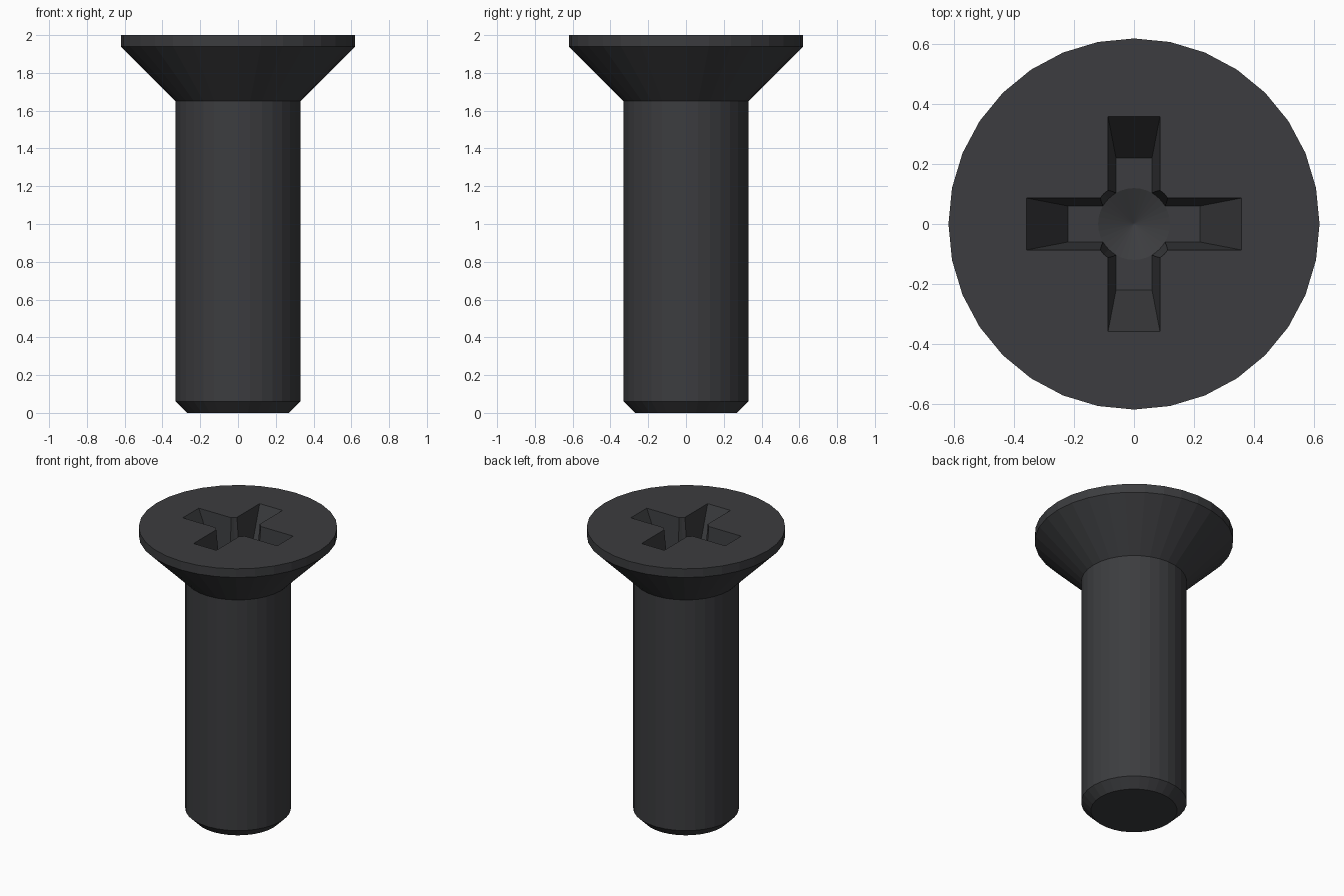
import bpy, bmesh
from math import cos, sin, tau

if "Cube" in bpy.data.objects:
    bpy.data.objects.remove(bpy.data.objects["Cube"])

steel = bpy.data.materials.new("black_steel")
steel.diffuse_color = (0.045, 0.046, 0.05, 1)
steel.use_nodes = True
steel.node_tree.nodes["Principled BSDF"].inputs["Base Color"].default_value = steel.diffuse_color


def loft(name, rings):
    """Skin a stack of equal-length point rings and cap both ends."""
    bm = bmesh.new()
    loops = [[bm.verts.new(p) for p in ring] for ring in rings]
    n = len(loops[0])
    for a, b in zip(loops, loops[1:]):
        for i in range(n):
            j = (i + 1) % n
            bm.faces.new((a[i], a[j], b[j], b[i]))
    bm.faces.new(loops[0][::-1])
    bm.faces.new(loops[-1])
    bmesh.ops.remove_doubles(bm, verts=bm.verts, dist=1e-5)
    bmesh.ops.recalc_face_normals(bm, faces=bm.faces)
    mesh = bpy.data.meshes.new(name)
    bm.to_mesh(mesh)
    bm.free()
    mesh.materials.append(steel)
    obj = bpy.data.objects.new(name, mesh)
    bpy.context.collection.objects.link(obj)
    return obj


def circle(r, z, n=32):
    return [(r * cos(tau * i / n), r * sin(tau * i / n), z) for i in range(n)]


def cross(w, r, z):
    """Plus-shaped outline: half-width w, arm reach r."""
    pts, x, y = [], 0, 0
    quarter = [(r, -w), (r, w), (w, w)]
    for k in range(4):
        for x, y in quarter:
            for _ in range(k):
                x, y = -y, x
            pts.append((x, y, z))
    return pts


# Screw body: chamfered tip, shank, countersunk head
screw = loft("screw", [circle(r, z) for r, z in
                       [(0.27, 0), (0.33, 0.06), (0.33, 1.65), (0.62, 1.94), (0.62, 2)]])

# Drive recess: tapered cross plus a drilled centre with conical bottom
TOP, DEPTH, OVER = 2.0, 0.30, 0.06
k = OVER / DEPTH
arms = loft("cross_cutter", [cross(0.06, 0.22, TOP - DEPTH),
                             cross(0.087 + 0.027 * k, 0.36 + 0.14 * k, TOP + OVER)])
core = loft("core_cutter", [circle(0.002, TOP - DEPTH - 0.05), circle(0.12, TOP - DEPTH),
                            circle(0.143 + 0.023 * k, TOP + OVER)])

bpy.context.view_layer.objects.active = screw
for cutter in (arms, core):
    cutter.hide_render = True
    mod = screw.modifiers.new("recess", "BOOLEAN")
    mod.operation = "DIFFERENCE"
    mod.solver = "EXACT"
    mod.object = cutter
    bpy.ops.object.modifier_apply(modifier=mod.name)
    bpy.data.objects.remove(cutter)
